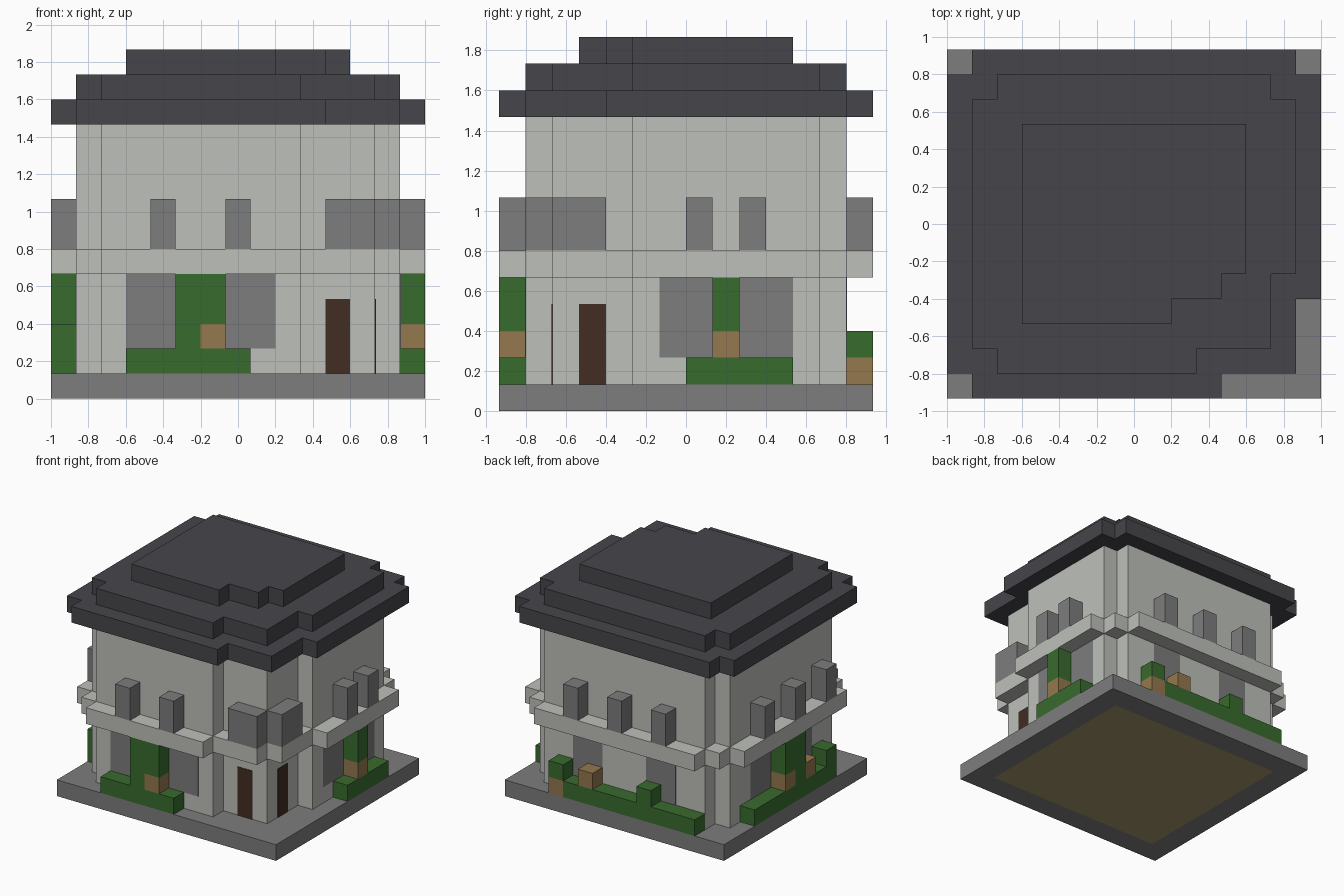
import bpy
import bmesh

if "Cube" in bpy.data.objects:
    bpy.data.objects.remove(bpy.data.objects["Cube"])

NX, NY = 15, 14          # plot size in blocks
U = 2 / NX               # block size
THIN = 0.03              # plate thickness in blocks


def material(name, r, g, b):
    """Flat material from 0-255 display values, stored as linear."""
    def lin(c):
        c /= 255
        return c / 12.92 if c < 0.04 else ((c + 0.055) / 1.055) ** 2.4
    col = (lin(r), lin(g), lin(b), 1)
    m = bpy.data.materials.new(name)
    m.use_nodes = True
    m.diffuse_color = col
    m.node_tree.nodes["Principled BSDF"].inputs["Base Color"].default_value = col
    return m


WALL = material("pale plaster", 190, 192, 186)
ROOF = material("dark slate", 70, 69, 74)
STONE = material("grey stone", 125, 125, 125)
LEAF = material("leaf green", 57, 107, 46)
CLAY = material("tan clay", 148, 120, 78)
DOOR = material("dark wood", 65, 45, 35)
FLOOR = material("pale wood floor", 166, 150, 107)


def prism(name, outline, k0, k1, mat):
    """Extrude a block-grid outline from height k0 to k1."""
    bm = bmesh.new()
    base = bm.faces.new([bm.verts.new(((i - NX / 2) * U, (j - NY / 2) * U, k0 * U))
                         for i, j in outline])
    top = bmesh.ops.extrude_face_region(bm, geom=[base])["geom"]
    bmesh.ops.translate(bm, vec=(0, 0, (k1 - k0) * U),
                        verts=[v for v in top if isinstance(v, bmesh.types.BMVert)])
    bmesh.ops.recalc_face_normals(bm, faces=bm.faces)
    mesh = bpy.data.meshes.new(name)
    bm.to_mesh(mesh)
    bm.free()
    mesh.materials.append(mat)
    ob = bpy.data.objects.new(name, mesh)
    bpy.context.collection.objects.link(ob)
    return ob


def box(name, i0, i1, j0, j1, k0, k1, mat):
    return prism(name, [(i0, j0), (i1, j0), (i1, j1), (i0, j1)], k0, k1, mat)


def stepped(margin, n, notch):
    """Plot outline with n-step corners and a notch at the front left corner."""
    stair = []
    for t in range(n):
        stair += [(t, n - t), (t + 1, n - t)]
    stair.append((n, 0))
    m, hx, hy = margin, NX - margin, NY - margin
    return ([(m + a, m + b) for a, b in stair] + notch
            + [(hx - a, hy - b) for a, b in stair]
            + [(m + a, hy - b) for a, b in reversed(stair)])


def on_side(side, name, a, b, k0, k1, mat, plate=False):
    """Block (or thin plate) against a wall, from a to b along it."""
    d = THIN if plate else 1
    if side == "front":
        return box(name, a, b, 1 - d, 1, k0, k1, mat)
    if side == "back":
        return box(name, a, b, NY - 1, NY - 1 + d, k0, k1, mat)
    if side == "right":
        return box(name, 1 - d, 1, a, b, k0, k1, mat)
    return box(name, NX - 1, NX - 1 + d, a, b, k0, k1, mat)


# Plinth with a wooden floor inset in its underside
plinth = box("plinth", 0, NX, 0, NY, 0, 1, STONE)
plinth.data.materials.append(FLOOR)
bm = bmesh.new()
bm.from_mesh(plinth.data)
under = [f for f in bm.faces if f.normal.z < -0.9]
bmesh.ops.inset_individual(bm, faces=under, thickness=2 * U)
under[0].material_index = 1
bm.to_mesh(plinth.data)
bm.free()

# Walls, ledge and stepped roof
wall_line = stepped(1, 1, [(10, 1), (10, 2), (13, 2), (13, 5), (14, 5)])
prism("walls", wall_line, 1, 11, WALL)
prism("ledge", stepped(0, 2, [(10, 0), (10, 1), (13, 1), (13, 2), (14, 2),
                              (14, 5), (15, 5)]), 5, 6, WALL)
prism("roof_eaves", stepped(0, 1, [(11, 0), (11, 1), (14, 1), (14, 4), (15, 4)]),
      11, 12, ROOF)
prism("roof_middle", wall_line, 12, 13, ROOF)
prism("roof_top", stepped(3, 0, [(9, 3), (9, 4), (11, 4), (11, 5), (12, 5)]),
      13, 14, ROOF)

# Upper window boxes standing on the ledge
for side, places in {"front": (4, 7), "back": (4, 7, 10),
                     "left": (7, 9), "right": (3, 6, 9)}.items():
    for a in places:
        on_side(side, side + "_upper_window", a, a + 1, 6, 8, STONE)
box("corner_window_front", 11, 13, 1, 2, 6, 8, STONE)
box("corner_window_side", 13, 14, 2, 4, 6, 8, STONE)

# Ground floor window panes
for side, a, b in (("front", 3, 9), ("left", 6, 11), ("right", 4, 10),
                   ("back", 4, 6), ("back", 9, 11)):
    on_side(side, side + "_window_pane", a, b, 2, 5, STONE, plate=True)

# Doors in the notched corner
box("front_door", 11, 12, 2 - THIN, 2, 1, 4, DOOR)
box("side_door", 13, 13 + THIN, 3, 4, 1, 4, DOOR)

# Hedges along each wall
for side, a, b in (("front", 3, 8), ("left", 7, 11), ("right", 3, 11), ("back", 2, 11)):
    on_side(side, side + "_hedge", a, b, 1, 2, LEAF)

# Climbing plants and shrubs
for side, a, b, k0, k1 in (("front", 5, 6, 2, 3), ("front", 5, 7, 3, 5),
                           ("left", 8, 9, 3, 5),
                           ("right", 6, 7, 2, 3), ("right", 6, 8, 3, 5),
                           ("right", 3, 4, 2, 3),
                           ("back", 5, 6, 2, 3), ("back", 11, 12, 2, 3)):
    on_side(side, side + "_plant", a, b, k0, k1, LEAF)

# Clay pots
for side, a, k in (("front", 6, 2), ("left", 8, 2), ("right", 7, 2),
                   ("right", 5, 2), ("back", 9, 2), ("back", 11, 1)):
    on_side(side, side + "_pot", a, a + 1, k, k + 1, CLAY)
